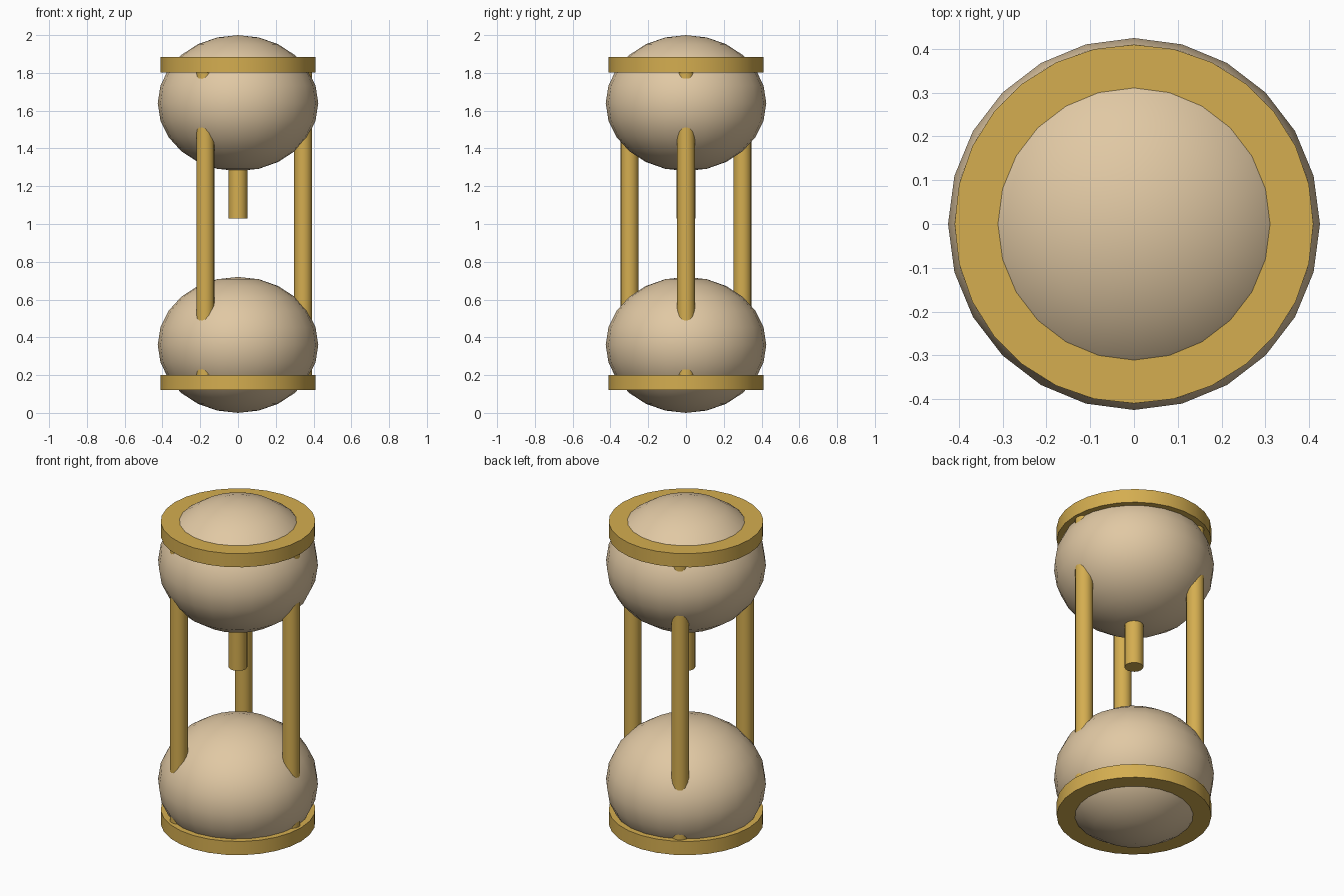
import bpy
import math

if "Cube" in bpy.data.objects:
    bpy.data.objects.remove(bpy.data.objects["Cube"])


def material(name, rgb):
    m = bpy.data.materials.new(name)
    m.diffuse_color = (*rgb, 1.0)
    m.use_nodes = True
    m.node_tree.nodes["Principled BSDF"].inputs["Base Color"].default_value = m.diffuse_color
    return m


SAND = material("pale sand", (0.75, 0.58, 0.37))
GOLD = material("brass gold", (0.66, 0.42, 0.08))


def finish(name, mat):
    ob = bpy.context.object
    ob.name = name
    ob.data.materials.append(mat)
    bpy.ops.object.shade_smooth_by_angle(angle=math.radians(35))
    return ob


def cylinder(name, x, y, z0, z1, radius, sides):
    bpy.ops.mesh.primitive_cylinder_add(vertices=sides, radius=radius, depth=z1 - z0,
                                        location=(x, y, (z0 + z1) / 2))
    return finish(name, GOLD)


def bulb(name, z):
    bpy.ops.mesh.primitive_uv_sphere_add(segments=24, ring_count=12, radius=0.425,
                                         location=(0, 0, z))
    ob = finish(name, SAND)
    ob.scale.z = 0.36 / 0.425


# Flattened upper and lower bulbs
bulb("upper_bulb", 1.64)
bulb("lower_bulb", 0.36)

# End discs around the bulbs
cylinder("top_disc", 0, 0, 1.803, 1.883, 0.41, 28)
cylinder("bottom_disc", 0, 0, 0.12, 0.20, 0.41, 28)

# Three posts running from disc to disc
for i in range(3):
    a = i * math.tau / 3
    cylinder(f"post_{i + 1}", 0.345 * math.cos(a), 0.345 * math.sin(a),
             0.16, 1.84, 0.048, 16)

# Neck hanging below the upper bulb
cylinder("neck", 0, 0, 1.03, 1.36, 0.05, 16)
